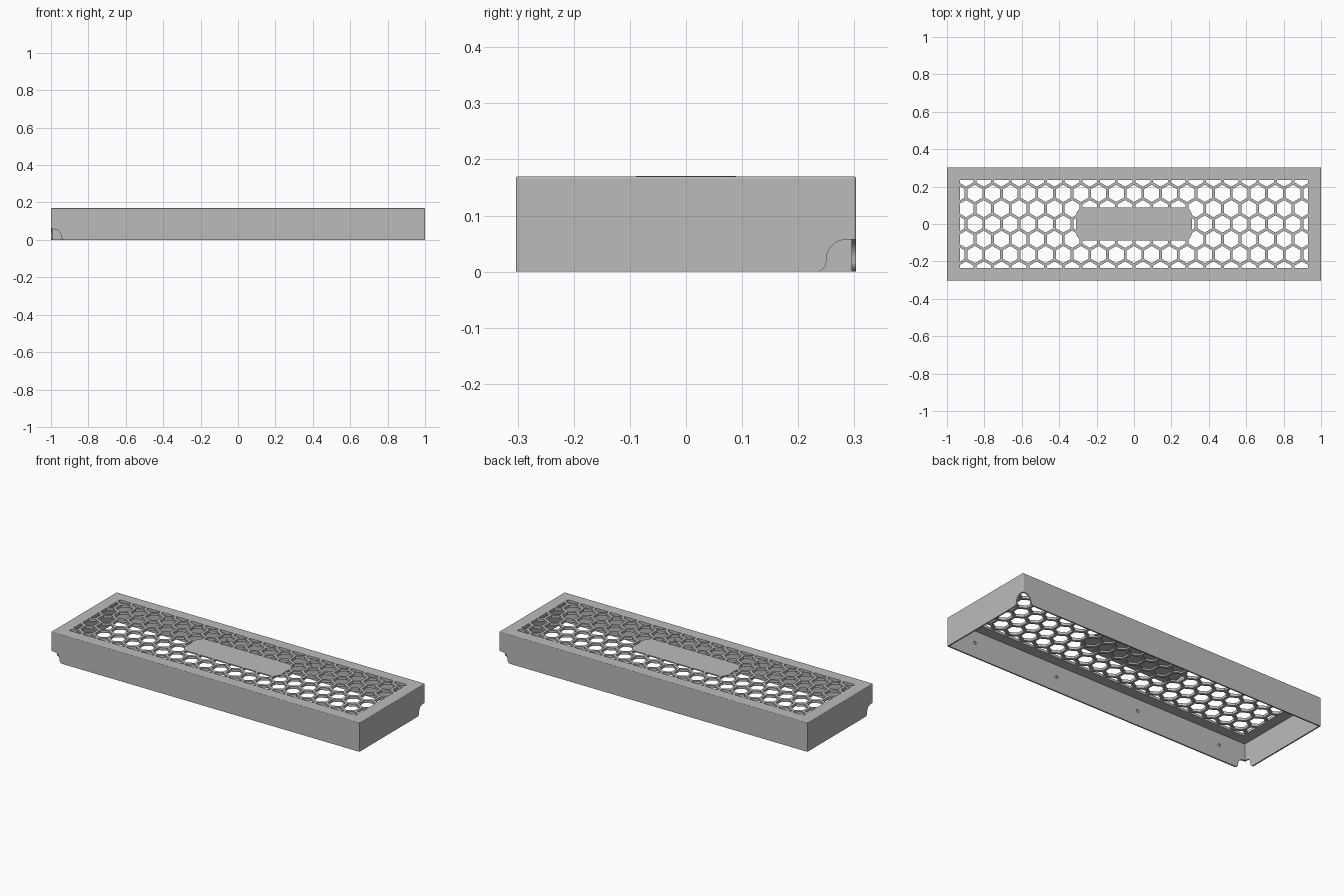
import bpy, bmesh
from math import pi, sin, cos, sqrt
from mathutils import Matrix, Vector

old = bpy.data.objects.get("Cube")
if old:
    bpy.data.objects.remove(old, do_unlink=True)

# Overall sizes
HX, HY, H = 1.0, 0.303, 0.17
WALL, DECK, EDGE = 0.008, 0.015, 0.004
OPEN_X, OPEN_Y = 0.93, 0.235
PITCH, STRAND = 0.0945, 0.015

grey = bpy.data.materials.new("Plain grey")
grey.use_nodes = True
grey.diffuse_color = (0.5, 0.5, 0.5, 1)
grey.node_tree.nodes["Principled BSDF"].inputs["Base Color"].default_value = (0.5, 0.5, 0.5, 1)


def finish(bm, name):
    bmesh.ops.recalc_face_normals(bm, faces=bm.faces)
    mesh = bpy.data.meshes.new(name)
    bm.to_mesh(mesh)
    bm.free()
    obj = bpy.data.objects.new(name, mesh)
    mesh.materials.append(grey)
    bpy.context.collection.objects.link(obj)
    return obj


def add_box(bm, low, high):
    low, high = Vector(low), Vector(high)
    size = Matrix.Diagonal((*(high - low), 1))
    bmesh.ops.create_cube(bm, size=1, matrix=Matrix.Translation((low + high) / 2) @ size)


def extrude_all(bm, vector):
    out = bmesh.ops.extrude_face_region(bm, geom=bm.faces[:])
    moved = [g for g in out["geom"] if isinstance(g, bmesh.types.BMVert)]
    bmesh.ops.translate(bm, verts=moved, vec=vector)


def cut(target, bm, name):
    cutter = finish(bm, name)
    cutter.hide_render = True
    mod = target.modifiers.new(name, 'BOOLEAN')
    mod.operation, mod.solver, mod.object = 'DIFFERENCE', 'EXACT', cutter
    bpy.context.view_layer.objects.active = target
    bpy.ops.object.modifier_apply(modifier=mod.name)
    bpy.data.objects.remove(cutter, do_unlink=True)


def arc(cx, cy, r, start, end, steps):
    turn = (end - start) / steps
    return [(cx + r * cos(start + i * turn), cy + r * sin(start + i * turn))
            for i in range(steps + 1)]


# Cover: rounded box, hollow and open below
bm = bmesh.new()
add_box(bm, (-HX, -HY, 0), (HX, HY, H))
edges = [e for e in bm.edges if max(v.co.z for v in e.verts) > H / 2]
bmesh.ops.bevel(bm, geom=edges, offset=EDGE, segments=4, profile=0.5, affect='EDGES')
cover = finish(bm, "cover_shell")
bm = bmesh.new()
add_box(bm, (WALL - HX, WALL - HY, -0.1), (HX - WALL, HY - WALL, H - DECK))
cut(cover, bm, "hollow_cutter")

# Honeycomb openings, clipped to a rectangle
bm = bmesh.new()
radius = (PITCH - STRAND) / sqrt(3)
for row in range(-3, 4):
    shift = PITCH / 2 if row % 2 else 0
    for col in range(-12, 13):
        x, y = col * PITCH + shift, row * PITCH * sqrt(3) / 2
        corners = arc(x, y, radius, pi / 6, pi / 6 + 2 * pi, 6)[:-1]
        bm.faces.new([bm.verts.new((px, py, H - 0.05)) for px, py in corners])
for side in (Vector((1, 0, 0)), Vector((-1, 0, 0)), Vector((0, 1, 0)), Vector((0, -1, 0))):
    limit = OPEN_X if side.x else OPEN_Y
    bmesh.ops.bisect_plane(bm, geom=bm.verts[:] + bm.edges[:] + bm.faces[:],
                           plane_co=side * limit, plane_no=side, clear_outer=True)
extrude_all(bm, (0, 0, 0.1))
cut(cover, bm, "honeycomb_cutter")

# Cable notches through both walls at two opposite corners
notch = ([(-0.02, -0.02), (0.071, -0.02)]
         + arc(0.071, 0.018, 0.018, -pi / 2, -pi, 6)
         + arc(0.018, 0.022, 0.035, 0, pi / 2, 8)
         + [(-0.02, 0.057)])
for s in (-1, 1):
    bm = bmesh.new()
    bm.faces.new([bm.verts.new((s * (HX - d), s * (HY + 0.02), z)) for d, z in notch])
    extrude_all(bm, (0, -s * 0.035, 0))
    cut(cover, bm, "long_wall_notch_cutter")
    bm = bmesh.new()
    bm.faces.new([bm.verts.new((s * (HX + 0.02), s * (HY - d), z)) for d, z in notch])
    extrude_all(bm, (-s * 0.035, 0, 0))
    cut(cover, bm, "short_wall_notch_cutter")

# Shallow round sockets inside the long walls
bm = bmesh.new()
for s in (-1, 1):
    for x in (-0.82, -0.273, 0.273, 0.82):
        place = Matrix.Translation((x, s * (HY - WALL), H / 2)) @ Matrix.Rotation(pi / 2, 4, 'X')
        bmesh.ops.create_cone(bm, cap_ends=True, segments=16, radius1=0.009, radius2=0.009,
                              depth=WALL * 1.3, matrix=place)
cut(cover, bm, "socket_cutter")

# Solid centre panel covering the upper side of the middle cells
bm = bmesh.new()
PX, PY, PR = 0.31, 0.089, 0.045
outline = []
for i, (sx, sy) in enumerate(((1, 1), (-1, 1), (-1, -1), (1, -1))):
    outline += arc(sx * (PX - PR), sy * (PY - PR), PR, i * pi / 2, (i + 1) * pi / 2, 6)
bm.faces.new([bm.verts.new((x, y, H - 0.006)) for x, y in outline])
extrude_all(bm, (0, 0, 0.0063))
finish(bm, "centre_panel")
